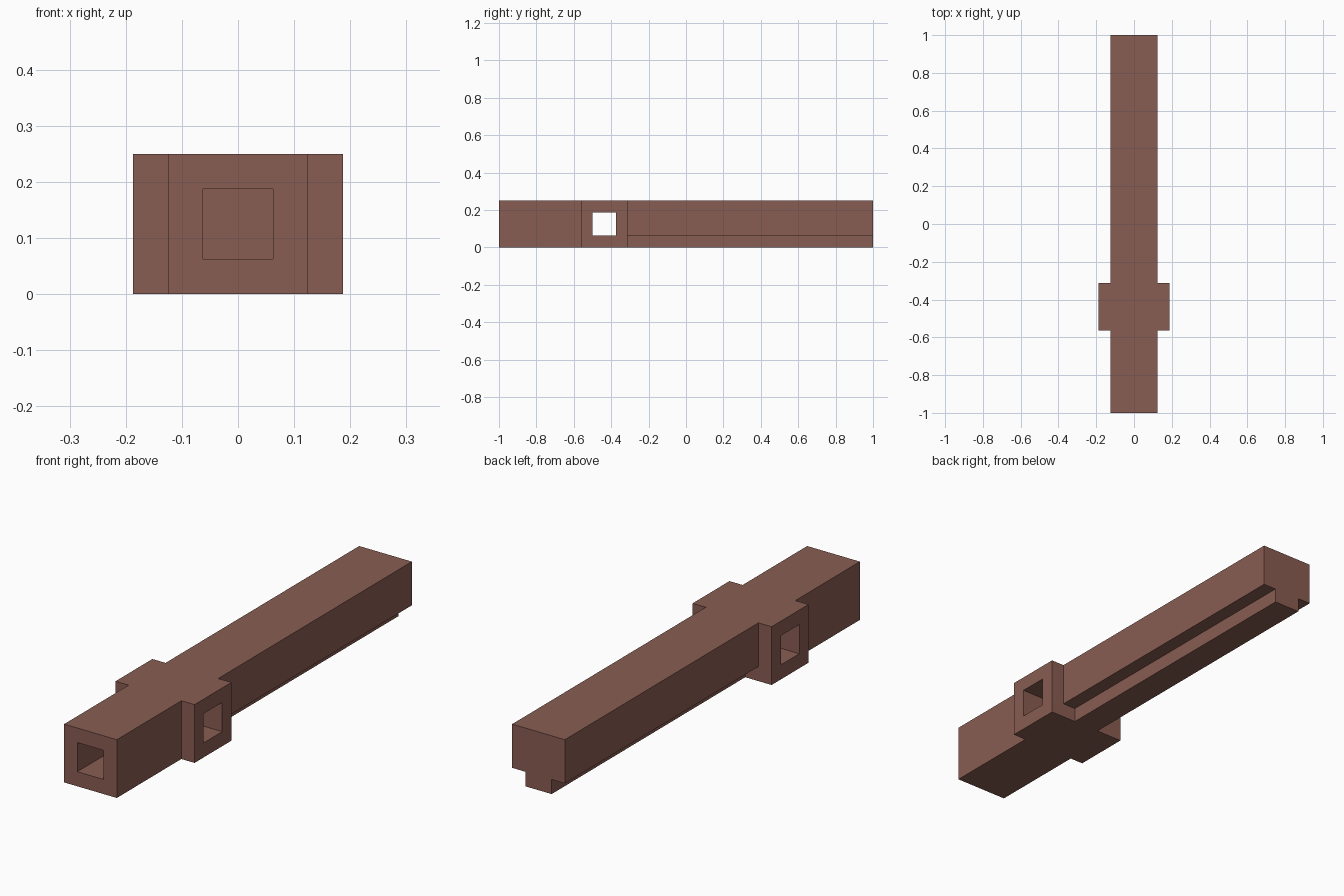
import bpy
import bmesh
from mathutils import Vector

U = 1 / 16  # modelling unit

cube = bpy.data.objects.get("Cube")
if cube:
    bpy.data.objects.remove(cube, do_unlink=True)

brown = bpy.data.materials.new("matte brown")
brown.use_nodes = True
colour = (0.25, 0.11, 0.085, 1)
brown.diffuse_color = colour
bsdf = brown.node_tree.nodes["Principled BSDF"]
bsdf.inputs["Base Color"].default_value = colour
bsdf.inputs["Roughness"].default_value = 0.8


def extrude_plan(name, half, z0, z1):
    """Mirror a half outline (x, y) across x = 0 and extrude it upward."""
    outline = half + [(-x, y) for x, y in reversed(half)]
    bm = bmesh.new()
    face = bm.faces.new([bm.verts.new((x * U, y * U, z0 * U)) for x, y in outline])
    new = bmesh.ops.extrude_face_region(bm, geom=[face])["geom"]
    verts = [v for v in new if isinstance(v, bmesh.types.BMVert)]
    bmesh.ops.translate(bm, verts=verts, vec=Vector((0, 0, (z1 - z0) * U)))
    bmesh.ops.recalc_face_normals(bm, faces=bm.faces)
    mesh = bpy.data.meshes.new(name)
    bm.to_mesh(mesh)
    bm.free()
    mesh.materials.append(brown)
    obj = bpy.data.objects.new(name, mesh)
    bpy.context.collection.objects.link(obj)
    return obj


def cut(target, cutter):
    mod = target.modifiers.new("cut", "BOOLEAN")
    mod.operation = "DIFFERENCE"
    mod.solver = "EXACT"
    mod.object = cutter
    bpy.context.view_layer.objects.active = target
    bpy.ops.object.modifier_apply(modifier=mod.name)
    bpy.data.objects.remove(cutter, do_unlink=True)


# Barrel with the wider muzzle collar
barrel = extrude_plan("barrel", [(2, -16), (2, -9), (3, -9), (3, -5), (2, -5), (2, 16)], 0, 4)

# Square bore meeting the side vents
cut(barrel, extrude_plan("bore_cutter", [(1, -17), (1, -8), (4, -8), (4, -6)], 1, 3))

# Steps along the underside that leave a narrow rail
for side in (-1, 1):
    step = extrude_plan("step_cutter", [(0.75, -5), (0.75, 17)], -1, 1)
    for v in step.data.vertices:
        v.co.x += side * 1.75 * U
    cut(barrel, step)
